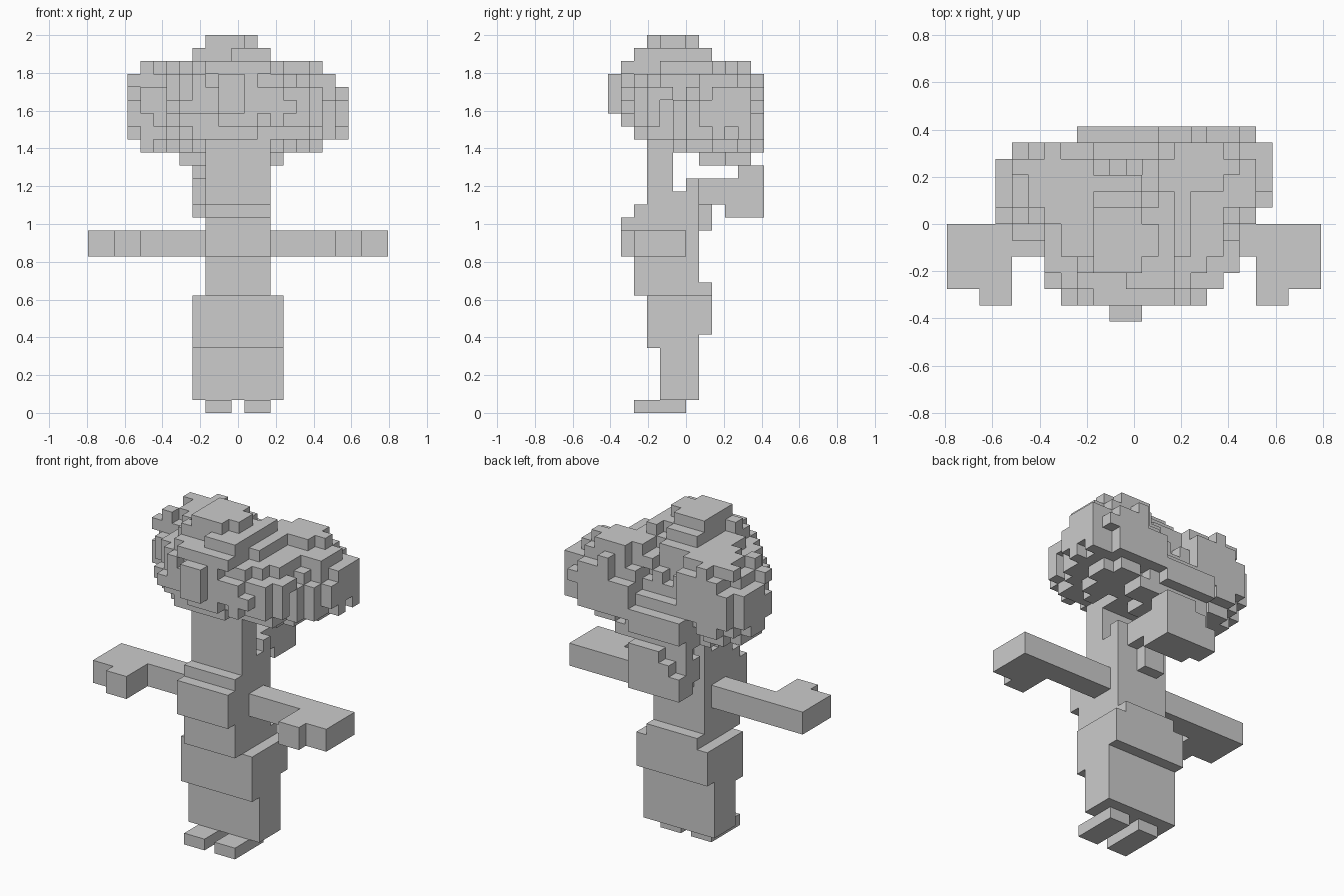
import bpy, bmesh, random
from mathutils import Vector

if "Cube" in bpy.data.objects:
    bpy.data.objects.remove(bpy.data.objects["Cube"])

V = 2 / 29                     # edge length of one cube of the model
random.seed(11)

grey = bpy.data.materials.new("plain grey")
grey.diffuse_color = (0.604, 0.604, 0.604, 1)
grey.use_nodes = True
grey.node_tree.nodes["Principled BSDF"].inputs["Base Color"].default_value = grey.diffuse_color


def box(*r):
    """Cells of a block x0..x1, y0..y1, z0..z1; x counts whole cells about the centre cell 0."""
    x0, x1, y0, y1, z0, z1 = r
    return {(x, y, z) for x in range(x0, x1 + 1) for y in range(y0, y1) for z in range(z0, z1)}


def puff(centre, radii, rough=0.3):
    """Cells of a rough rounded lump."""
    cells = set()
    for c in sorted(box(-9, 9, -6, 6, 17, 29)):
        p = (c[0], c[1] + 0.5, c[2] + 0.5)
        d = sum(abs((a - b) / r) ** 2 for a, b, r in zip(p, centre, radii))
        if d < 1 + random.uniform(-1, 0.8) * rough:
            cells.add(c)
    return cells


SIDES = {  # outward direction: corners of that face of a cell
    (1, 0, 0): ((1, 0, 0), (1, 1, 0), (1, 1, 1), (1, 0, 1)),
    (-1, 0, 0): ((0, 0, 0), (0, 0, 1), (0, 1, 1), (0, 1, 0)),
    (0, 1, 0): ((0, 1, 0), (0, 1, 1), (1, 1, 1), (1, 1, 0)),
    (0, -1, 0): ((0, 0, 0), (1, 0, 0), (1, 0, 1), (0, 0, 1)),
    (0, 0, 1): ((0, 0, 1), (1, 0, 1), (1, 1, 1), (0, 1, 1)),
    (0, 0, -1): ((0, 0, 0), (0, 1, 0), (1, 1, 0), (1, 0, 0)),
}


def build(name, cells):
    """Turn cells into one mesh made of the exposed faces only."""
    bm = bmesh.new()
    verts = {}
    for c in sorted(cells):
        for d, quad in SIDES.items():
            if tuple(a + b for a, b in zip(c, d)) in cells:
                continue
            face = []
            for q in quad:
                k = tuple(a + b for a, b in zip(c, q))
                if k not in verts:
                    verts[k] = bm.verts.new((Vector(k) - Vector((0.5, 0, 0))) * V)
                face.append(verts[k])
            bm.faces.new(face)
    bmesh.ops.dissolve_limit(bm, angle_limit=0.01, verts=bm.verts[:], edges=bm.edges[:])
    mesh = bpy.data.meshes.new(name)
    bm.to_mesh(mesh)
    bm.free()
    mesh.materials.append(grey)
    bpy.context.collection.objects.link(bpy.data.objects.new(name, mesh))


def mirror(cells):
    return {(-x, y, z) for x, y, z in cells}


# feet and arms with bent hands
foot = box(1, 2, -4, 0, 0, 1)
arm = box(3, 11, -2, 0, 12, 14) | box(8, 11, -4, 0, 12, 14) | box(8, 9, -5, -4, 12, 14)
for side, f in (("right", lambda c: c), ("left", mirror)):
    build(side + "_foot", f(foot))
    build(side + "_arm", f(arm))

# skirt with wider hips, torso with chest, and head
build("skirt", box(-3, 3, -2, 1, 1, 5) | box(-3, 3, -3, 1, 5, 9)
      | box(-3, 3, 1, 2, 6, 9) | box(-2, 2, 1, 2, 9, 10))
build("torso", box(-2, 2, -4, 1, 9, 16) | box(-2, 2, -5, -4, 12, 15))
build("head", box(-2, 2, -3, 0, 16, 17) | box(-2, 2, 0, 1, 16, 18)
      | box(-2, 2, -3, -1, 17, 20) | box(-2, 2, -3, 2, 20, 24))

# hair: front lump, its two cheeks, two side lumps and a lower mass between them
hair = puff((-0.3, -1.0, 24.5), (4.4, 4.5, 4.3))
hair |= puff((3.6, -1.3, 23.4), (2.7, 3.4, 2.8))
hair |= puff((-3.4, -1.4, 23.4), (2.6, 3.2, 2.9))
hair |= puff((-4.7, 2.0, 23.5), (3.9, 3.4, 3.8))
hair |= puff((4.6, 2.8, 23.2), (4.0, 3.5, 3.9))
hair |= box(-3, 1, 1, 6, 20, 22) | box(-2, 1, 1, 5, 19, 23) | box(-2, 1, 0, 4, 22, 24)
hair |= box(-3, 1, 2, 4, 19, 20)
# flat patches on the tips of the lumps
hair |= box(-1, 1, -2, 0, 28, 29) | box(-2, 0, -3, 1, 28, 29) | box(-2, 1, -3, 1, 26, 28)
hair |= box(-1, 0, -6, -4, 23, 26) | box(-3, 2, -5, -3, 23, 25) | box(3, 4, -5, -4, 23, 24)
hair |= box(-8, -8, 1, 4, 22, 25) | box(8, 8, 2, 5, 22, 24)
hair |= box(-6, -3, 1, 4, 26, 27) | box(3, 5, 2, 5, 26, 27) | box(3, 6, 5, 6, 21, 24)
# trim to the outline: x range for each height from 19, x and z range for each depth from -6
BY_Z = [(-4, 3), (-7, 6), (-8, 8), (-8, 8), (-8, 8), (-8, 8), (-8, 7), (-7, 6), (-3, 2), (-2, 2)]
BY_Y = [(-1, 1, 23, 26), (-4, 4, 22, 27), (-5, 5, 21, 28), (-5, 6, 21, 29),
        (-5, 6, 20, 29), (-7, 7, 20, 29), (-8, 7, 20, 29), (-8, 8, 19, 28),
        (-8, 8, 19, 27), (-8, 8, 19, 27), (-7, 8, 19, 27), (-3, 7, 20, 26)]


def inside(x, y, z):
    x0, x1, z0, z1 = BY_Y[y + 6]
    return (x0 <= x <= x1 and z0 <= z < z1
            and BY_Z[z - 19][0] <= x <= BY_Z[z - 19][1])


hair = {c for c in hair if inside(*c)}
# drop loose cubes
hair = {c for c in hair if sum(tuple(a + b for a, b in zip(c, d)) in hair for d in SIDES) > 0}
build("hair", hair)

# hanging lock behind the neck
build("back_lock", box(-1, 0, 1, 2, 14, 18) | box(-3, 1, 4, 5, 16, 20)
      | box(-2, 1, 3, 6, 15, 18) | box(-3, 1, 3, 4, 16, 18) | box(-1, 1, 4, 6, 18, 19)
      | box(0, 1, 1, 3, 16, 18) | box(-3, -3, 4, 6, 15, 17) | box(2, 3, 3, 5, 19, 20))
